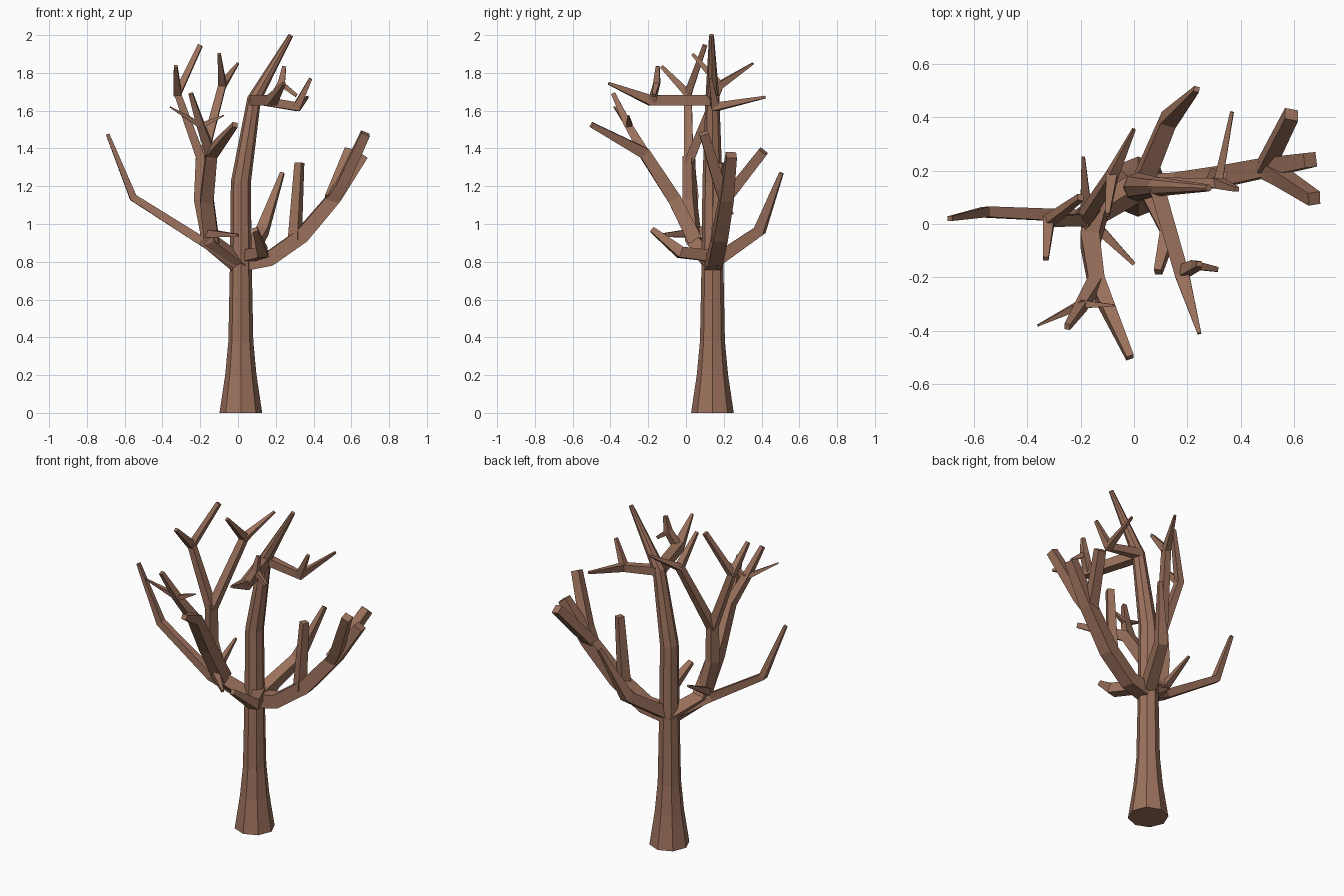
import bpy, bmesh, math
from mathutils import Vector

bark = bpy.data.materials.new("brown bark")
bark.diffuse_color = (0.33, 0.165, 0.107, 1)


def limb(name, path, sides=4, twist=45):
    """Flat-faced tapering tube along (x, y, z, radius) points, capped at both ends."""
    pts = [Vector(p[:3]) for p in path]
    segs = [(b - a).normalized() for a, b in zip(pts, pts[1:])]
    ref = Vector((1, 0, 0)) if abs(segs[0].x) < 0.75 else Vector((0, 1, 0))
    bm = bmesh.new()
    rings = []
    for i, p in enumerate(pts):
        d = (segs[max(i - 1, 0)] + segs[min(i, len(segs) - 1)]).normalized()
        ref = (ref - d * ref.dot(d)).normalized()
        side = d.cross(ref)
        ring = []
        for k in range(sides):
            a = math.radians(twist) + 2 * math.pi * k / sides
            ring.append(bm.verts.new(p + (ref * math.cos(a) + side * math.sin(a)) * path[i][3]))
        rings.append(ring)
    for lo, hi in zip(rings, rings[1:]):
        for k in range(sides):
            n = (k + 1) % sides
            bm.faces.new((lo[k], lo[n], hi[n], hi[k]))
    bm.faces.new(rings[0][::-1])
    bm.faces.new(rings[-1])
    bmesh.ops.recalc_face_normals(bm, faces=bm.faces)
    mesh = bpy.data.meshes.new(name)
    bm.to_mesh(mesh)
    bm.free()
    mesh.materials.append(bark)
    bpy.context.collection.objects.link(bpy.data.objects.new(name, mesh))


# Trunk with flared foot, leaning to the right at the top
limb("trunk", [(.015, .14, 0, .113), (.015, .14, .2, .083), (.015, .14, .38, .066),
               (.015, .14, .78, .058), (.015, .14, 1.22, .053),
               (.085, .14, 1.66, .037), (.28, .135, 2.0, .013)], 8, 0)

# Top branches
limb("top_front_branch", [(.085, .14, 1.655, .04), (.18, -.19, 1.655, .038), (.245, -.41, 1.745, .01)])
limb("top_front_twig", [(.18, -.18, 1.65, .03), (.23, -.155, 1.745, .026), (.245, -.15, 1.835, .014)])
limb("top_front_side_twig", [(.225, -.155, 1.745, .022), (.31, -.17, 1.68, .013)])
limb("top_right_branch", [(.085, .15, 1.66, .035), (.315, .155, 1.62, .03), (.367, .42, 1.672, .009)])
limb("top_right_twig", [(.31, .155, 1.62, .028), (.385, .13, 1.77, .012)])

# Right main branch and its forks
limb("right_branch", [(.015, .14, .79, .06), (.165, .155, .815, .055), (.335, .18, .935, .055),
                      (.51, .215, 1.14, .05), (.66, .24, 1.365, .039)])
limb("right_front_fork", [(.49, .21, 1.12, .045), (.545, .18, 1.2, .042), (.675, .095, 1.48, .034)])
limb("right_back_fork", [(.49, .21, 1.13, .042), (.59, .41, 1.385, .036)])
limb("right_upright_twig", [(.3, .17, .91, .04), (.325, .18, 1.325, .028)], 4, 20)
limb("back_branch", [(.03, .15, .8, .05), (.13, .39, .965, .042), (.235, .505, 1.27, .015)])
limb("low_front_branch", [(.04, .15, .83, .045), (.13, -.03, .85, .042), (.09, -.18, .97, .02)])

# Left main stem and low left branch
limb("left_stem", [(.015, .14, .78, .055), (-.15, .04, .91, .05), (-.195, .02, 1.13, .042),
                   (-.19, .015, 1.36, .036)])
limb("low_left_branch", [(.01, .13, .785, .04), (-.2, .03, .915, .034), (-.555, .045, 1.14, .028),
                         (-.69, .02, 1.475, .013)])
limb("left_front_twig", [(-.16, .01, .95, .03), (0, -.15, .94, .01)])
limb("left_back_twig", [(-.18, .05, .95, .03), (-.19, .25, 1.06, .009)])

# Left branch reaching forward
limb("forward_branch", [(-.14, .05, .91, .055), (-.165, -.06, 1.13, .05), (-.14, -.22, 1.375, .043),
                        (-.015, -.5, 1.525, .02)])
limb("forward_fork", [(-.14, -.21, 1.36, .038), (-.2, -.31, 1.53, .028), (-.25, -.385, 1.69, .016)])
for name, tip in (("left", (-.36, -.38, 1.62)), ("right", (-.075, -.305, 1.575))):
    limb("forward_twig_" + name, [(-.195, -.3, 1.52, .022), (*tip, .005)])

# Upper left forks, each ending in two tips
for name, node, tips in (
        ("upper_left", (-.32, .01, 1.69), ((-.2, .1, 1.945, .017), (-.33, -.13, 1.835, .014))),
        ("upper_middle", (-.083, .18, 1.735), ((0, .355, 1.85, .008), (-.1, .035, 1.9, .012)))):
    limb(name + "_branch", [(-.19, .015, 1.33, .034), (*node, .028), tips[0]])
    limb(name + "_twig", [(*node, .03), tips[1]])
